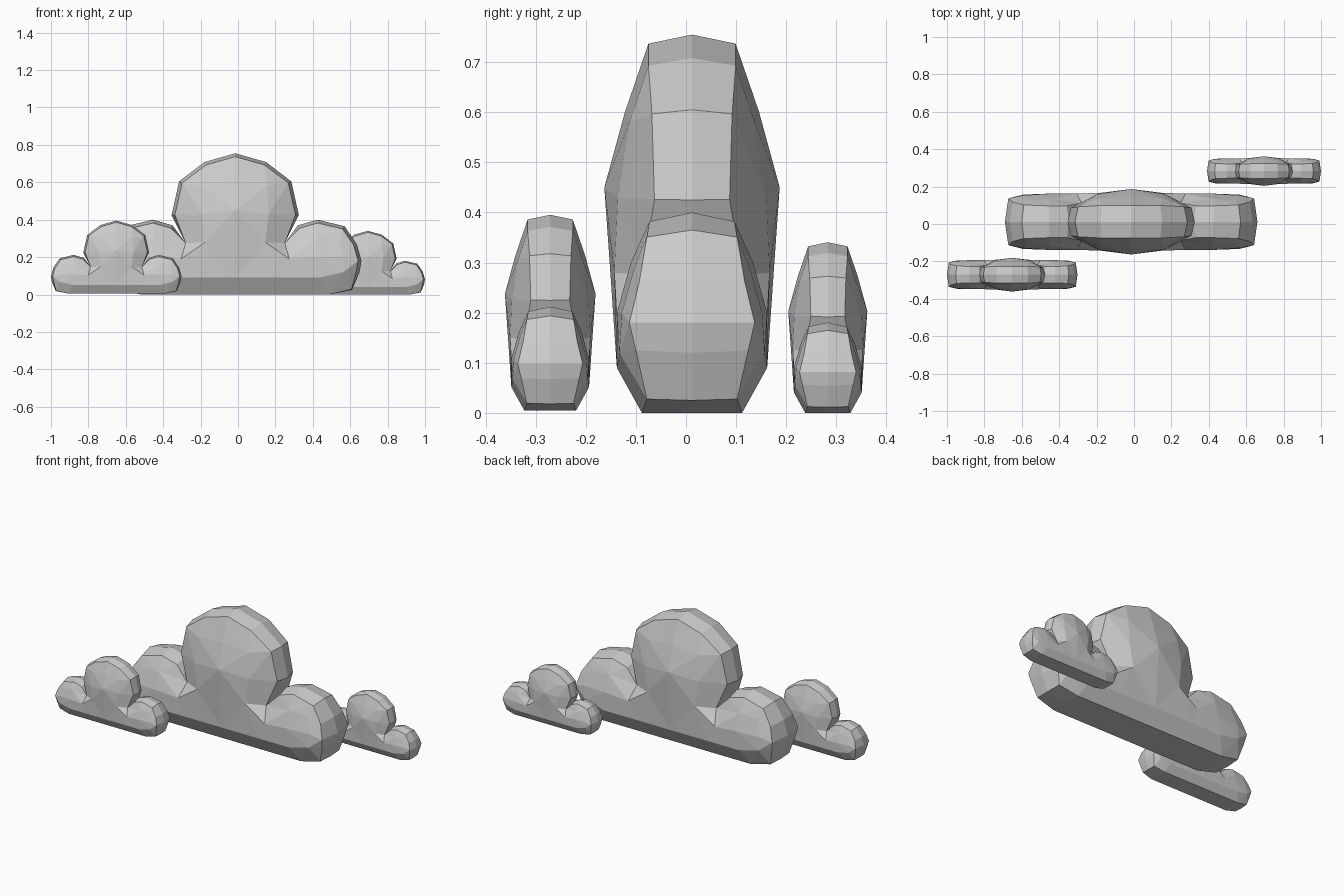
import bpy, bmesh, math
from mathutils import Vector
from mathutils.geometry import delaunay_2d_cdt

if "Cube" in bpy.data.objects:
    bpy.data.objects.remove(bpy.data.objects["Cube"])

# Right half of the cloud outline: x, z, half thickness of the rim
OUTLINE = [
    (0, .755, .087), (.165, .708, .087), (.30, .605, .08), (.34, .425, .075),
    (.265, .275, .10),
    (.335, .37, .085), (.44, .40, .085), (.585, .365, .09), (.65, .27, .105),
    (.675, .18, .125), (.665, .12, .112), (.625, .025, .09),
    (.50, 0, .10), (0, 0, .10),
]
# Bulging face: points on the middle line (bottom to top), then inner points
MIDDLE = [(0, .09, .15), (0, .28, .163), (0, .45, .175), (0, .60, .134)]
INNER = [
    (.17, .58, .125), (.18, .43, .148), (.16, .28, .155), (.25, .09, .15),
    (.45, .09, .15), (.58, .12, .145), (.29, .19, .15), (.44, .20, .15),
    (.44, .30, .122), (.58, .20, .14), (.56, .29, .115),
]


def rim_point(i):
    """Rim sits slightly inside the crest, pulled toward its puff's centre."""
    x, z, w = OUTLINE[i]
    if i == 4 or i >= 12:
        return x, z, w
    c = Vector((0, .45)) if i < 4 else Vector((.44, .18))
    p = Vector((x, z))
    p += (c - p).normalized() * (.018 if i < 11 else .004)
    return (0 if i == 0 else p.x), p.y, w


def cloud_mesh():
    bm = bmesh.new()
    n = len(OUTLINE)
    loop = [rim_point(i) for i in range(n)] + MIDDLE
    pts = loop + INNER
    crest = [bm.verts.new((x, 0, z)) for x, z, _ in OUTLINE]
    face = [bm.verts.new((x, -w, z)) for x, z, w in pts]
    # rim band
    for i in range(n - 1):
        bm.faces.new((crest[i], crest[i + 1], face[i + 1], face[i]))
    # bulging front
    res = delaunay_2d_cdt([Vector(p[:2]) for p in pts], [],
                          [list(range(len(loop)))[::-1]], 1, 1e-6)
    orig = res[3]
    tris = []
    for f in res[2]:
        tris.append(bm.faces.new([face[orig[k][0]] for k in f]))
    bmesh.ops.join_triangles(bm, faces=tris, angle_face_threshold=.25,
                             angle_shape_threshold=.8)
    # mirror left/right and front/back
    for axis in ('X', 'Y'):
        bmesh.ops.mirror(bm, geom=bm.verts[:] + bm.edges[:] + bm.faces[:],
                         axis=axis, merge_dist=1e-4)
        bmesh.ops.remove_doubles(bm, verts=bm.verts, dist=1e-4)
    bmesh.ops.recalc_face_normals(bm, faces=bm.faces)
    me = bpy.data.meshes.new("cloud")
    bm.to_mesh(me)
    bm.free()
    return me


# One shape, three sizes
mesh = cloud_mesh()
for name, loc, s in [("large_cloud", (-.015, .012, 0), 1),
                     ("front_small_cloud", (-.651, -.271, .005), .517),
                     ("back_small_cloud", (.695, .283, 0), .451)]:
    ob = bpy.data.objects.new(name, mesh)
    ob.location = loc
    ob.scale = (s, s, s)
    bpy.context.collection.objects.link(ob)
